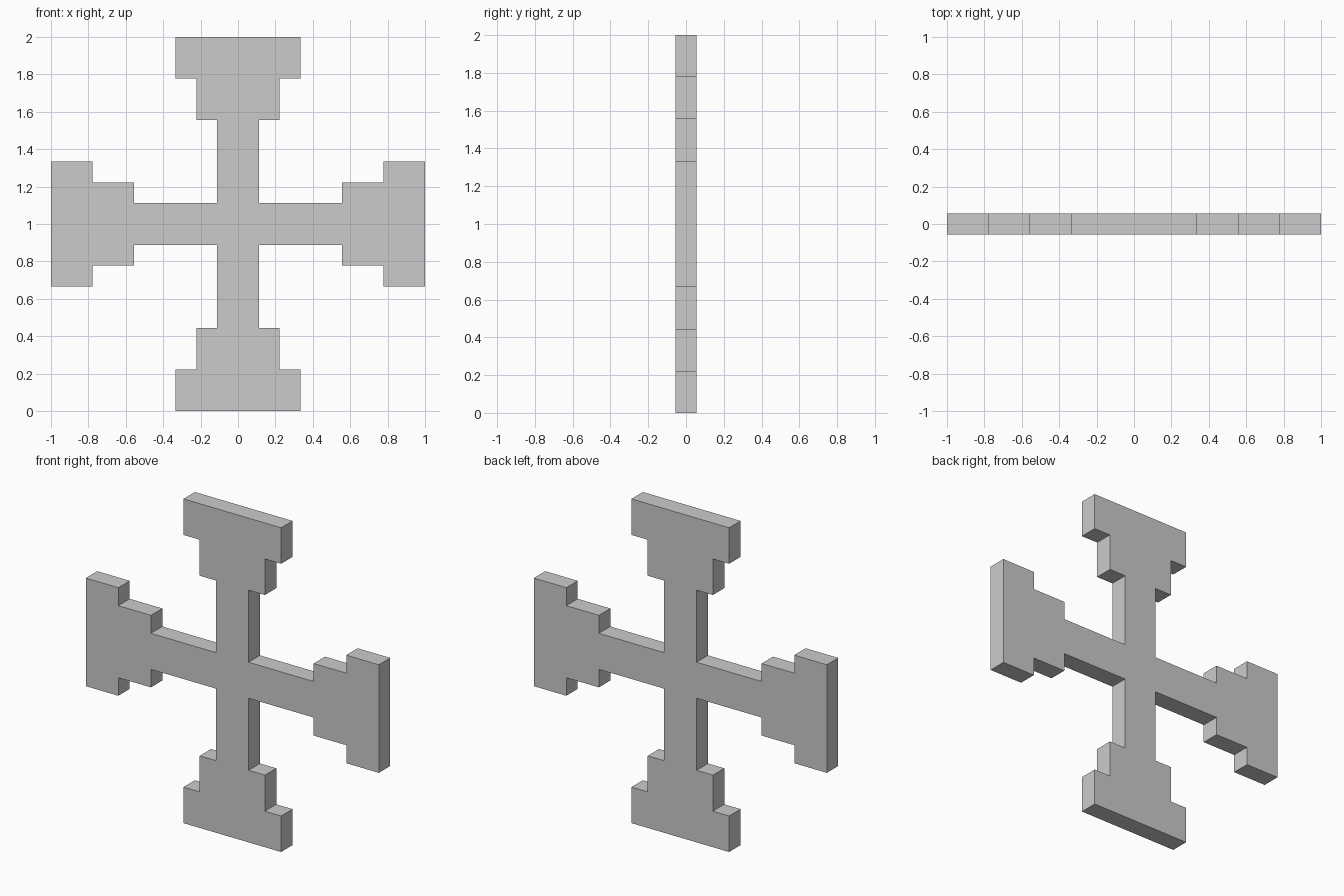
import bpy, bmesh

if "Cube" in bpy.data.objects:
    bpy.data.objects.remove(bpy.data.objects["Cube"])

U = 1 / 9            # grid unit: the cross is 18 units wide
HALF_DEPTH = U / 2
CENTRE_Z = 1.0

# Outline of one stepped arm pointing to +x, in grid units (x, z)
ARM = [(1, -1), (5, -1), (5, -2), (7, -2), (7, -3), (9, -3),
       (9, 3), (7, 3), (7, 2), (5, 2), (5, 1)]


def quarter_turn(points):
    return [(-z, x) for x, z in points]


# Four arms joined into one closed outline
outline, arm = [], ARM
for _ in range(4):
    outline += arm
    arm = quarter_turn(arm)

# Front face, extruded to the back
bm = bmesh.new()
verts = [bm.verts.new((x * U, -HALF_DEPTH, CENTRE_Z + z * U)) for x, z in outline]
front = bm.faces.new(verts)
result = bmesh.ops.extrude_face_region(bm, geom=[front], use_keep_orig=True)
back = [v for v in result["geom"] if isinstance(v, bmesh.types.BMVert)]
bmesh.ops.translate(bm, verts=back, vec=(0, 2 * HALF_DEPTH, 0))
bmesh.ops.recalc_face_normals(bm, faces=bm.faces)

mesh = bpy.data.meshes.new("stepped_cross")
bm.to_mesh(mesh)
bm.free()
cross = bpy.data.objects.new("stepped_cross", mesh)
bpy.context.collection.objects.link(cross)
